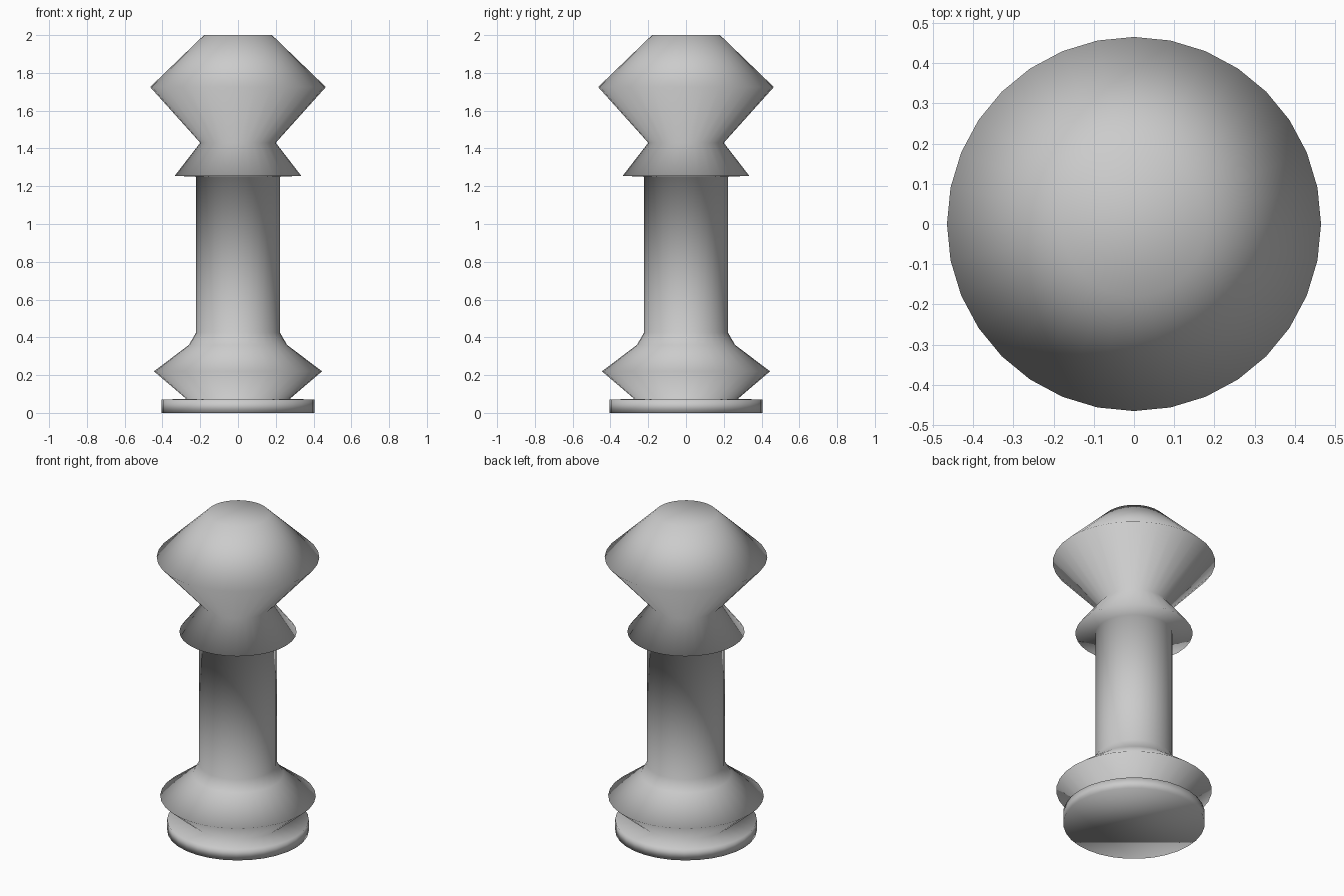
import bpy, bmesh, math

if "Cube" in bpy.data.objects:
    bpy.data.objects.remove(bpy.data.objects["Cube"])

SEGMENTS = 32

# Silhouette of the turned post: (radius, height) from bottom to top
PROFILE = [
    (0.405, 0.0), (0.405, 0.07),                # base disc
    (0.275, 0.075), (0.445, 0.22), (0.26, 0.36),  # lower bulge
    (0.222, 0.425), (0.222, 1.25),              # shaft
    (0.335, 1.255), (0.20, 1.43),               # collar
    (0.465, 1.725), (0.18, 2.0),                # head
]

bm = bmesh.new()
rings = []
for r, z in PROFILE:
    rings.append([bm.verts.new((r * math.cos(2 * math.pi * i / SEGMENTS),
                                r * math.sin(2 * math.pi * i / SEGMENTS), z))
                  for i in range(SEGMENTS)])

# Skin between neighbouring rings
for low, high in zip(rings, rings[1:]):
    for i in range(SEGMENTS):
        j = (i + 1) % SEGMENTS
        bm.faces.new((low[i], low[j], high[j], high[i]))

# Bottom and top caps
bm.faces.new(rings[0][::-1])
bm.faces.new(rings[-1])

# Smooth shading all over, as one continuous turned surface
for f in bm.faces:
    f.smooth = True

mesh = bpy.data.meshes.new("turned_post")
bm.to_mesh(mesh)
bm.free()
post = bpy.data.objects.new("turned_post", mesh)
bpy.context.collection.objects.link(post)
